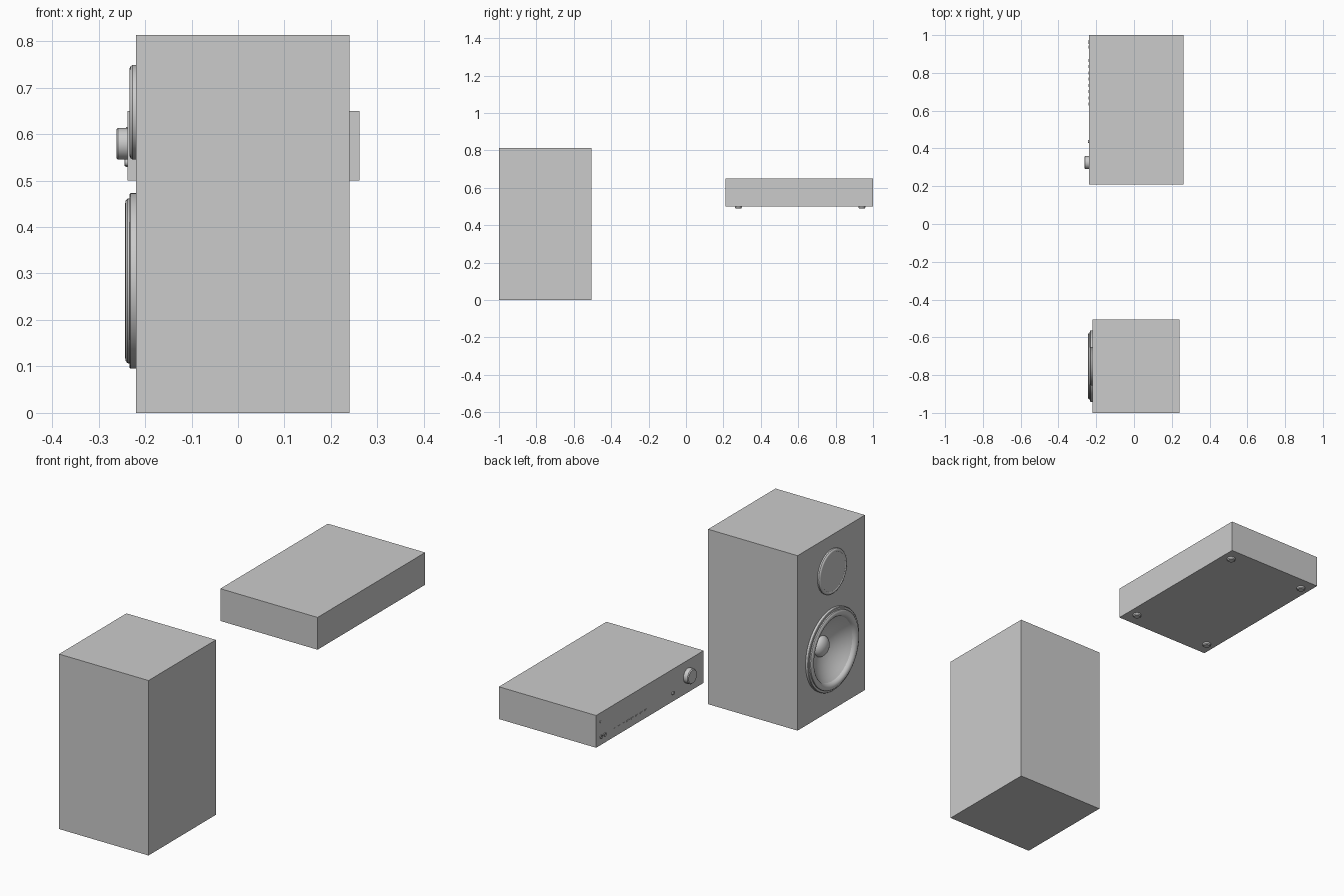
import bpy, bmesh, math
from mathutils import Matrix

if "Cube" in bpy.data.objects:
    bpy.data.objects.remove(bpy.data.objects["Cube"])

FRONT = Matrix.Rotation(-math.pi / 2, 4, 'Y')   # local +z -> world -x
DOWN = Matrix.Rotation(math.pi, 4, 'X')         # local +z -> world -z


def add_object(name, bm, smooth=True):
    bmesh.ops.recalc_face_normals(bm, faces=bm.faces)
    mesh = bpy.data.meshes.new(name)
    bm.to_mesh(mesh)
    bm.free()
    ob = bpy.data.objects.new(name, mesh)
    bpy.context.collection.objects.link(ob)
    if smooth:
        bpy.ops.object.select_all(action='DESELECT')
        ob.select_set(True)
        bpy.context.view_layer.objects.active = ob
        bpy.ops.object.shade_smooth_by_angle(angle=math.radians(35))
    return ob


def box(name, lo, hi):
    bm = bmesh.new()
    bmesh.ops.create_cube(bm, size=1)
    for v in bm.verts:
        v.co = [lo[i] + (v.co[i] + 0.5) * (hi[i] - lo[i]) for i in range(3)]
    return add_object(name, bm, False)


def lathe(name, profile, loc, rot=FRONT, steps=64):
    """Spin (radius, height) points about local z, then orient and place."""
    bm = bmesh.new()
    verts = [bm.verts.new((r, 0, h)) for r, h in profile]
    edges = [bm.edges.new(p) for p in zip(verts, verts[1:])]
    bmesh.ops.spin(bm, geom=verts + edges, cent=(0, 0, 0), axis=(0, 0, 1),
                   angle=2 * math.pi, steps=steps, use_duplicate=False)
    bmesh.ops.remove_doubles(bm, verts=bm.verts, dist=1e-5)
    bm.transform(Matrix.Translation(loc) @ rot)
    return add_object(name, bm)


def button(name, r, h, loc, rot=FRONT, steps=24):
    c = min(r, h) * 0.15
    return lathe(name, [(0, 0), (r, 0), (r, h - c), (r - c, h), (0, h)], loc, rot, steps)


# Speaker cabinet with an opening for the woofer
BX, SY, WZ = -0.22, -0.7525, 0.284
cabinet = box("speaker_cabinet", (BX, -1.0, 0), (0.24, -0.505, 0.813))
cutter = lathe("woofer_cutter", [(0, -0.08), (0.16, -0.08), (0.16, 0.01), (0, 0.01)], (BX, SY, WZ))
cutter.hide_render = True
cutter.hide_viewport = True
cut = cabinet.modifiers.new("woofer_hole", 'BOOLEAN')
cut.operation = 'DIFFERENCE'
cut.solver = 'EXACT'
cut.object = cutter

# Woofer: frame ring, rolled surround, cone and dust cap
lathe("woofer_frame", [(0.162, 0), (0.189, 0), (0.189, 0.011), (0.187, 0.013), (0.162, 0.013)],
      (BX, SY, WZ))
lathe("woofer_surround", [(0.178, 0.012), (0.177, 0.018), (0.172, 0.022), (0.165, 0.023),
                          (0.157, 0.021), (0.150, 0.015), (0.146, 0.006)], (BX, SY, WZ))
lathe("woofer_cone", [(0.146, 0.006), (0.13, -0.008), (0.11, -0.023), (0.085, -0.038),
                      (0.06, -0.049), (0.044, -0.054)], (BX, SY, WZ))
cap = [(0.047 * math.cos(a), -0.054 + 0.032 * math.sin(a))
       for a in (i * math.pi / 16 for i in range(9))]
lathe("woofer_dust_cap", cap, (BX, SY, WZ))

# Tweeter plate
lathe("tweeter", [(0, 0), (0.102, 0), (0.102, 0.007), (0.099, 0.011), (0.095, 0.013),
                  (0.091, 0.0125), (0.089, 0.011), (0, 0.011)], (BX, SY, 0.647))

# Amplifier body
AX = -0.238
box("amplifier_body", (AX, 0.21, 0.5), (0.262, 1.0, 0.65))

# Amplifier feet
for x in (AX + 0.045, 0.262 - 0.045):
    for y in (0.28, 0.94):
        lathe("amplifier_foot", [(0, 0), (0.019, 0), (0.018, 0.007), (0.014, 0.011), (0, 0.011)],
              (x, y, 0.5), DOWN, 32)

# Volume knob, power button, jacks and indicator
button("volume_knob", 0.034, 0.024, (AX, 0.325, 0.579), steps=48)
button("power_button", 0.008, 0.006, (AX, 0.437, 0.539))
for y in (0.963, 0.937):
    lathe("headphone_jack", [(0.009, 0), (0.009, 0.004), (0.0055, 0.004), (0.0055, 0.0005), (0, 0.0005)],
          (AX, y, 0.538), steps=24)
button("indicator_light", 0.006, 0.003, (AX, 0.968, 0.609))

# Row of small selector buttons
for i in range(8):
    y = 0.635 + i * 0.033
    box("selector_button", (AX - 0.002, y - 0.008, 0.534), (AX, y + 0.008, 0.541))
